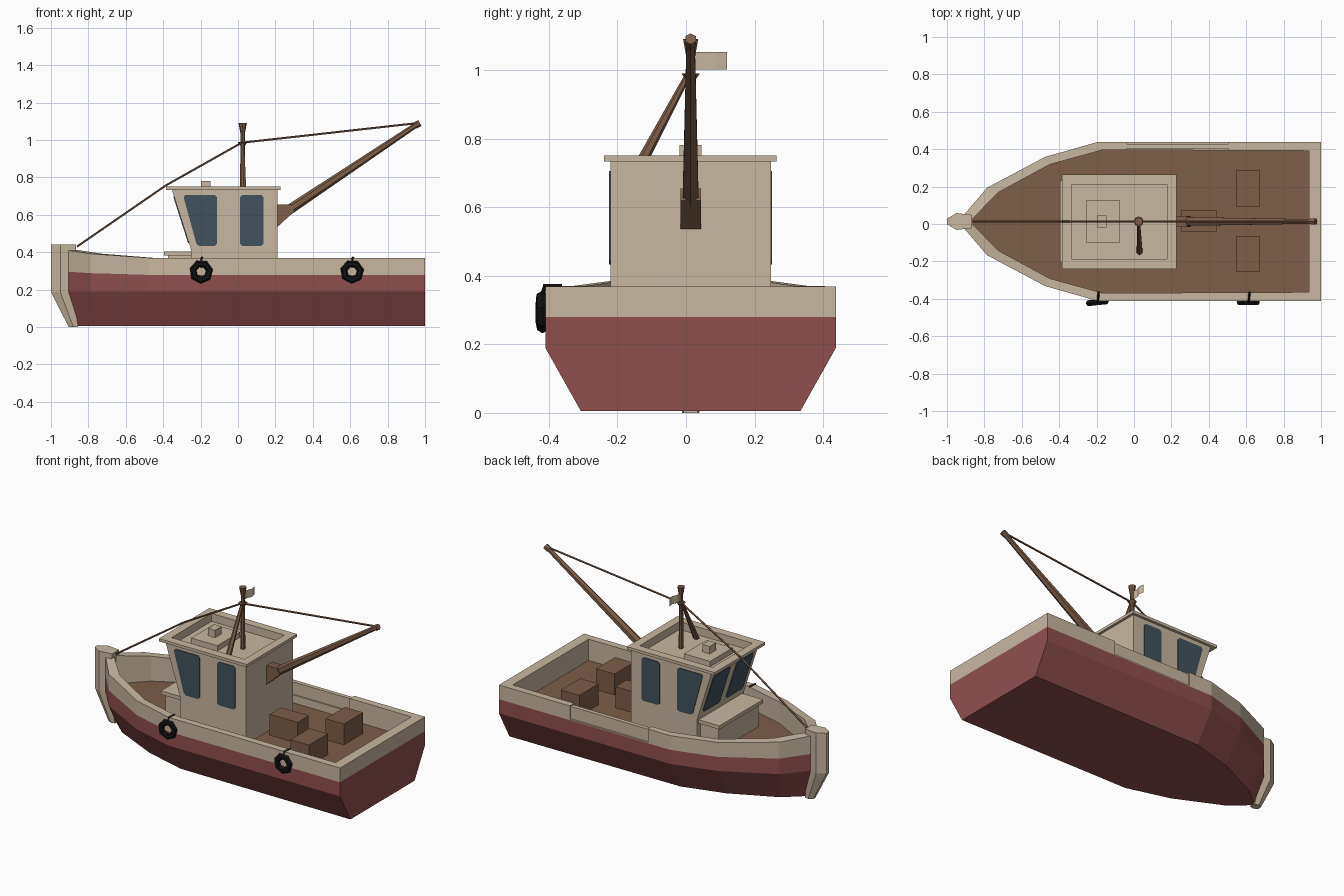
import bpy, bmesh, math
from mathutils import Vector, Matrix

if "Cube" in bpy.data.objects:
    bpy.data.objects.remove(bpy.data.objects["Cube"])

CY = 0.0135  # boat centreline (fenders hang on one side only)


def material(name, col):
    m = bpy.data.materials.new(name)
    m.diffuse_color = (*col, 1)
    m.use_nodes = True
    m.node_tree.nodes["Principled BSDF"].inputs["Base Color"].default_value = m.diffuse_color
    return m


CREAM = material("cream_paint", (0.58, 0.475, 0.355))
RED = material("red_paint", (0.28, 0.078, 0.078))
WOOD = material("brown_wood", (0.205, 0.112, 0.067))
GLASS = material("dark_glass", (0.055, 0.084, 0.109))
BLACK = material("black_rubber", (0.006, 0.006, 0.006))


def finish(name, bm, *mats):
    bmesh.ops.remove_doubles(bm, verts=bm.verts, dist=1e-5)
    bmesh.ops.recalc_face_normals(bm, faces=bm.faces)
    bmesh.ops.translate(bm, verts=bm.verts, vec=(0, CY, 0))
    me = bpy.data.meshes.new(name)
    bm.to_mesh(me)
    bm.free()
    for m in mats:
        me.materials.append(m)
    ob = bpy.data.objects.new(name, me)
    bpy.context.collection.objects.link(ob)
    return ob


def slab_bm(pts, offset):
    bm = bmesh.new()
    f = bm.faces.new([bm.verts.new(p) for p in pts])
    top = bmesh.ops.extrude_face_region(bm, geom=[f])["geom"]
    bmesh.ops.translate(bm, verts=[v for v in top if isinstance(v, bmesh.types.BMVert)], vec=offset)
    if not any(len(g.verts) == len(pts) and g is f for g in bm.faces if g.is_valid):
        bmesh.ops.holes_fill(bm, edges=bm.edges)
    bmesh.ops.recalc_face_normals(bm, faces=bm.faces)
    return bm


def slab(name, pts, offset, mat):
    return finish(name, slab_bm(pts, offset), mat)


def box_bm(x0, x1, y0, y1, z0, z1):
    return slab_bm([(x0, y0, z0), (x1, y0, z0), (x1, y1, z0), (x0, y1, z0)], (0, 0, z1 - z0))


def box(name, dims, mat):
    return finish(name, box_bm(*dims), mat)


def add_rod(bm, a, b, r1, r2, n):
    a, b = Vector(a), Vector(b)
    d = b - a
    mtx = Matrix.Translation((a + b) / 2) @ d.to_track_quat("Z", "Y").to_matrix().to_4x4()
    bmesh.ops.create_cone(bm, cap_ends=True, segments=n, radius1=r1, radius2=r2, depth=d.length, matrix=mtx)


def rods(name, parts, mat):
    bm = bmesh.new()
    for p in parts:
        add_rod(bm, *p)
    return finish(name, bm, mat)


def chamfer(pts, c):
    out = []
    for i, p in enumerate(pts):
        p = Vector(p)
        for q in (pts[i - 1], pts[(i + 1) % len(pts)]):
            out.append(p + (Vector(q) - p).normalized() * c)
    return out


# hull: stations lofted from keel centre, over the rail, to deck centre
DECK = 0.235
# outer x, outer half width, bottom x, bottom half, stripe z, rail z, inner x, inner half
stations = [
    (-0.94, 0.0, -0.865, 0.0, 0.298, 0.415, -0.877, 0.0),
    (-0.786, 0.18, -0.745, 0.105, 0.288, 0.392, -0.727, 0.155),
    (-0.476, 0.345, -0.46, 0.24, 0.279, 0.370, -0.45, 0.305),
    (-0.198, 0.424, -0.19, 0.315, 0.279, 0.369, -0.166, 0.383),
    (1.0, 0.424, 1.0, 0.32, 0.279, 0.369, 0.936, 0.378),
]
bm = bmesh.new()


def face(pts, mi):
    p = [Vector(q) for q in pts]
    uniq = [q for i, q in enumerate(p) if all((q - r).length > 1e-6 for r in p[:i])]
    if len(uniq) > 2:
        bm.faces.new([bm.verts.new(q) for q in uniq]).material_index = mi


band_mat = [1, 1, 1, 0, 0, 0, 2]
for s in (1, -1):
    rings = [[(bx, 0, 0.005), (bx, s * bw, 0.005), (x, s * w, 0.19), (x, s * w, zs), (x, s * w, zt),
              (ix, s * iw, zt), (ix, s * iw, DECK), (ix, 0, DECK)]
             for x, w, bx, bw, zs, zt, ix, iw in stations]
    for A, B in zip(rings, rings[1:]):
        for k, mi in enumerate(band_mat):
            face([A[k], B[k], B[k + 1], A[k + 1]], mi)
    E = rings[-1]
    s1, t1, t2 = (1, 0, 0.279), (1, 0, 0.369), (0.936, 0, 0.369)
    face([E[0], E[1], E[2], E[3], s1], 1)   # transom
    face([s1, E[3], E[4], t1], 0)
    face([t1, E[4], E[5], t2], 0)
    face([t2, E[5], E[6], E[7]], 0)
hull = finish("hull", bm, CREAM, RED, WOOD)

# recessed boarding gate cut into the far rail
for dims in ((-0.04, 0.505, 0.415, 0.45, 0.285, 0.40),
             (-0.04, 0.505, 0.36, 0.389, 0.285, 0.40),
             (-0.04, 0.505, 0.35, 0.46, 0.363, 0.41)):
    cut = box("gate_cutter", dims, CREAM)
    cut.hide_render = True
    mod = hull.modifiers.new("gate", "BOOLEAN")
    mod.operation, mod.solver, mod.object = "DIFFERENCE", "EXACT", cut
    bpy.context.view_layer.objects.active = hull
    bpy.ops.object.modifier_apply(modifier=mod.name)
    bpy.data.objects.remove(cut)

# stem post: faceted section lofted down the bow
bm = bmesh.new()
loops = []
for z, xs, ys in ((0.442, (-1, -0.95, -0.865), (0.014, 0.045, 0.035)),
                  (0.187, (-1, -0.95, -0.88), (0.014, 0.045, 0.035)),
                  (0.0, (-0.905, -0.88, -0.855), (0.012, 0.025, 0.02))):
    ring = [(x, y) for x, y in zip(xs, ys)] + [(x, -y) for x, y in zip(xs[::-1], ys[::-1])]
    loops.append([bm.verts.new((x, y, z)) for x, y in ring])
for A, B in zip(loops, loops[1:]):
    for i in range(6):
        bm.faces.new([A[i - 1], A[i], B[i], B[i - 1]])
bm.faces.new(loops[0])
bm.faces.new(loops[-1])
finish("stem_post", bm, CREAM)

# wheelhouse, open at the top under the sunken roof
H = 0.234
prof = [(-0.25, DECK), (-0.25, 0.41), (-0.355, 0.74), (0.212, 0.74), (0.212, DECK)]
bm = slab_bm([(x, -H, z) for x, z in prof], (0, 2 * H, 0))
bmesh.ops.delete(bm, geom=[f for f in bm.faces if f.normal.z > 0.9], context="FACES_ONLY")
finish("wheelhouse", bm, CREAM)

# roof with raised rim
bm = box_bm(-0.385, 0.228, -0.253, 0.25, 0.733, 0.751)
top = max(bm.faces, key=lambda f: f.calc_center_median().z)
bmesh.ops.inset_region(bm, faces=[top], thickness=0.052, use_even_offset=True)
bottom = min(bm.faces, key=lambda f: f.calc_center_median().z)
bmesh.ops.inset_region(bm, faces=[bottom], thickness=0.045, use_even_offset=True)
bmesh.ops.delete(bm, geom=[bottom], context="FACES_ONLY")
pit = bmesh.ops.extrude_discrete_faces(bm, faces=[top])["faces"][0]
low = list(pit.verts)
bmesh.ops.translate(bm, verts=low, vec=(0, 0, -0.05))
rim = [v for v in bm.verts if v.is_valid and abs(v.co.z - 0.751) < 1e-4]
bmesh.ops.remove_doubles(bm, verts=rim, dist=1e-5)
finish("roof", bm, CREAM)
box("roof_hatch", (-0.257, -0.075, -0.113, 0.113, 0.69, 0.735), CREAM)
box("roof_vent", (-0.197, -0.147, -0.032, 0.032, 0.73, 0.782), CREAM)

# windows: two per side, two on the raked front
for s, side in ((1, "left"), (-1, "right")):
    for nm, q in (("fore", [(-0.294, 0.706), (-0.112, 0.706), (-0.112, 0.433), (-0.219, 0.433)]),
                  ("aft", [(0.01, 0.706), (0.136, 0.706), (0.136, 0.433), (0.01, 0.433)])):
        slab(f"{side}_{nm}_window", chamfer([(x, s * (H - 0.002), z) for x, z in q], 0.012),
             (0, s * 0.006, 0), GLASS)

    def on_front(y, z):
        return (-0.25 - (z - 0.41) * 0.105 / 0.33 + 0.002, s * y, z)
    slab(f"{side}_front_window",
         chamfer([on_front(0.03, 0.45), on_front(0.2, 0.45), on_front(0.2, 0.7), on_front(0.03, 0.7)], 0.012),
         (-0.006, 0, -0.002), GLASS)

# foredeck locker
box("locker_body", (-0.375, -0.24, -0.2, 0.2, DECK, 0.385), CREAM)
box("locker_lid", (-0.395, -0.24, -0.218, 0.218, 0.382, 0.405), CREAM)

# mast, strut, boom
rods("mast", [((0.025, 0, 0.69), (0.025, 0, 1.05), 0.014, 0.012, 8),
              ((0.025, 0, 1.04), (0.025, 0, 1.09), 0.013, 0.022, 8),
              ((0.025, 0, 0.972), (0.025, 0, 0.99), 0.014, 0.027, 8)], WOOD)
rods("mast_strut", [((0.03, -0.165, 0.69), (0.025, -0.008, 0.985), 0.018, 0.009, 6)], WOOD)
slab("boom_bracket", [(x, -0.03, z) for x, z in
                      [(0.205, 0.655), (0.283, 0.655), (0.303, 0.62), (0.205, 0.53)]], (0, 0.06, 0), WOOD)
rods("boom", [((0.26, 0, 0.618), (0.958, 0, 1.084), 0.027, 0.014, 6),
              ((0.947, 0, 1.077), (0.972, 0, 1.091), 0.018, 0.018, 6)], WOOD)

# rigging
line = [(-0.86, 0, 0.43), (-0.385, 0, 0.757), (0.02, 0, 0.985), (0.96, 0, 1.09)]
rods("rigging", [(a, b, 0.006, 0.006, 5) for a, b in zip(line, line[1:])], WOOD)

# small wavy flag
bm = bmesh.new()
cols = [[bm.verts.new((x, y, z)) for z in (1.002, 1.053)]
        for x, y in ((0.025, 0.008), (0.022, 0.041), (0.036, 0.073), (0.03, 0.106))]
for A, B in zip(cols, cols[1:]):
    bm.faces.new([A[0], B[0], B[1], A[1]])
finish("flag", bm, CREAM)

# crates on the aft deck
for i, (x0, x1, y0, y1) in enumerate(((0.545, 0.674, 0.08, 0.272), (0.545, 0.674, -0.268, -0.08),
                                      (0.25, 0.444, -0.054, 0.058))):
    box(f"crate_{i + 1}", (x0, x1, y0, y1, DECK, 0.367), WOOD)

# hanging tyre fenders with straps
for i, (x, turn) in enumerate(((-0.197, 6), (0.61, 0))):
    bm = bmesh.new()
    rows = []
    for k in range(7):
        a = math.radians(k * 360 / 7 + 10)
        rows.append([bm.verts.new(((0.045 + 0.019 * math.cos(t)) * math.cos(a), 0.018 * math.sin(t),
                                   (0.045 + 0.019 * math.cos(t)) * math.sin(a)))
                     for t in (math.tau * j / 6 for j in range(6))])
    for k in range(7):
        for j in range(6):
            bm.faces.new([rows[k - 1][j - 1], rows[k][j - 1], rows[k][j], rows[k - 1][j]])
    bmesh.ops.transform(bm, verts=bm.verts, matrix=Matrix.Translation((x, -0.432, 0.296))
                        @ Matrix.Rotation(math.radians(turn), 4, "Z"))
    add_rod(bm, (x, -0.435, 0.34), (x + 0.003, -0.425, 0.37), 0.006, 0.006, 4)
    add_rod(bm, (x + 0.003, -0.43, 0.37), (x + 0.008, -0.375, 0.37), 0.006, 0.006, 4)
    finish(f"tyre_fender_{i + 1}", bm, BLACK)
